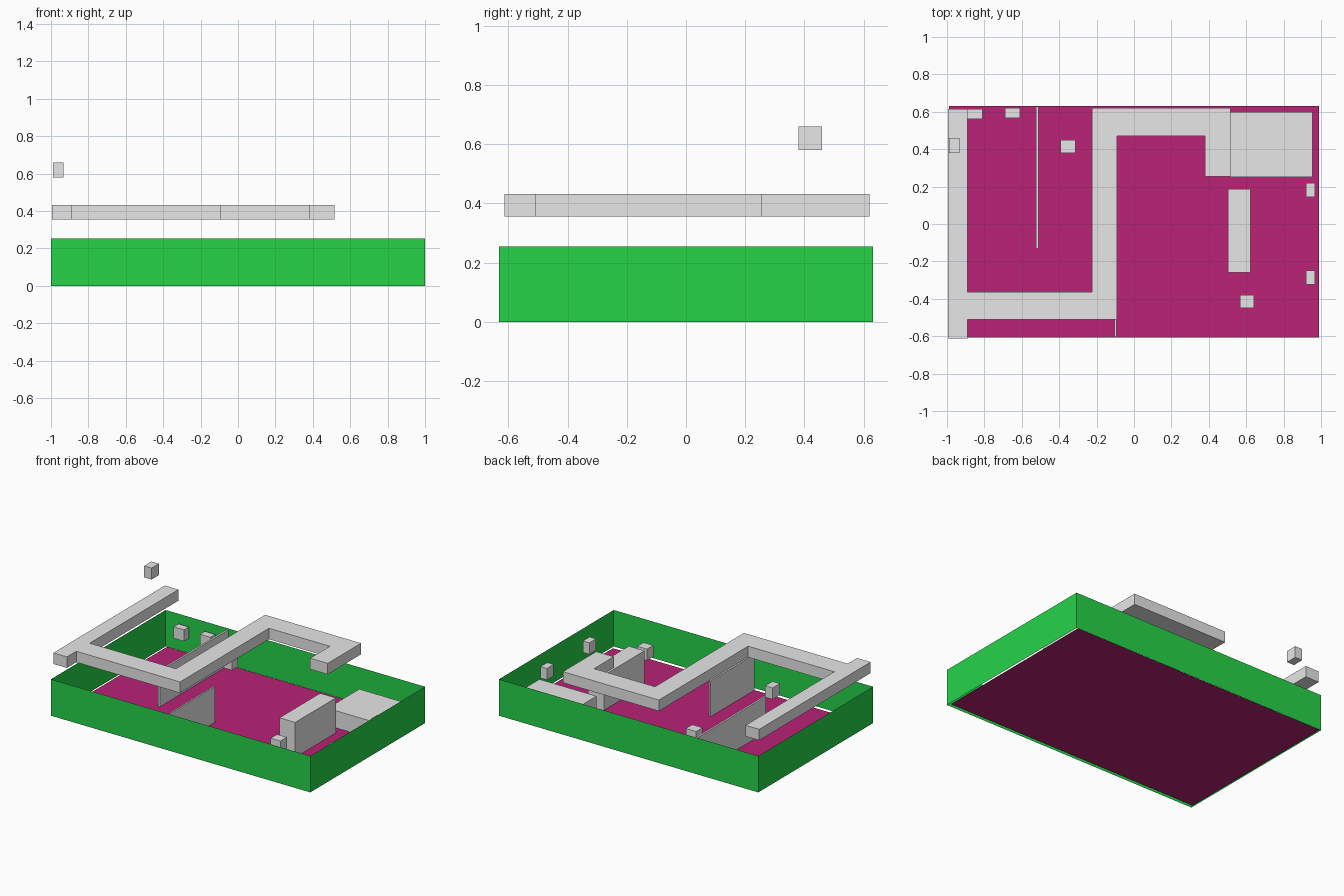
import bpy
import bmesh

cube = bpy.data.objects.get("Cube")
if cube:
    bpy.data.objects.remove(cube, do_unlink=True)


def material(name, rgb):
    mat = bpy.data.materials.new(name)
    mat.use_nodes = True
    color = (*rgb, 1.0)
    mat.diffuse_color = color
    mat.node_tree.nodes["Principled BSDF"].inputs["Base Color"].default_value = color
    return mat


GREEN = material("wall green", (0.019, 0.658, 0.066))
MAGENTA = material("floor magenta", (0.486, 0.016, 0.18))
GREY = material("furniture grey", (0.8, 0.8, 0.8))


def prism(name, outline, z0, z1, mat, caps=True):
    """Raise a flat outline from z0 to z1; equal heights give a flat sheet."""
    bm = bmesh.new()
    low = [bm.verts.new((x, y, z0)) for x, y in outline]
    if z1 == z0:
        bm.faces.new(low)
    else:
        high = [bm.verts.new((x, y, z1)) for x, y in outline]
        n = len(outline)
        for i in range(n):
            j = (i + 1) % n
            bm.faces.new((low[i], low[j], high[j], high[i]))
        if caps:
            bm.faces.new(low[::-1])
            bm.faces.new(high)
    mesh = bpy.data.meshes.new(name)
    bm.to_mesh(mesh)
    bm.free()
    mesh.materials.append(mat)
    obj = bpy.data.objects.new(name, mesh)
    bpy.context.collection.objects.link(obj)
    return obj


def rect(x0, x1, y0, y1):
    return [(x0, y0), (x1, y0), (x1, y1), (x0, y1)]


# Room shell: open ring of thin outer walls and a slightly smaller floor
prism("outer_walls", rect(-1, 1, -0.632, 0.632), 0, 0.254, GREEN, caps=False)
prism("floor", rect(-0.99, 0.988, -0.607, 0.631), 0, 0, MAGENTA)

# Winding overhead duct
duct = [(-0.995, -0.613), (-0.89, -0.613), (-0.89, -0.51), (-0.09, -0.51),
        (-0.09, 0.47), (0.38, 0.47), (0.38, 0.253), (0.515, 0.253),
        (0.515, 0.62), (-0.225, 0.62), (-0.225, -0.363), (-0.89, -0.363),
        (-0.89, 0.615), (-0.995, 0.615)]
prism("overhead_duct", duct, 0.355, 0.432, GREY)

# Furniture and partitions standing on the floor
BASE = 0.001
prism("low_platform", rect(0.515, 0.955, 0.25, 0.6), BASE, 0.12, GREY)
prism("counter", rect(0.502, 0.623, -0.26, 0.188), BASE, 0.245, GREY)
prism("back_partition", rect(-0.524, -0.511, -0.132, 0.627), BASE, 0.25, GREY)
prism("front_partition", rect(-0.105, -0.094, -0.605, -0.12), BASE, 0.25, GREY)

# Small raised boxes: centre x, centre y, width, depth
small_boxes = {
    "back_box_outer": (-0.85, 0.589, 0.08, 0.053),
    "back_box_inner": (-0.649, 0.593, 0.08, 0.053),
    "middle_box": (-0.354, 0.415, 0.08, 0.07),
    "side_box_back": (0.944, 0.182, 0.05, 0.075),
    "side_box_front": (0.944, -0.285, 0.05, 0.075),
    "counter_box": (0.605, -0.415, 0.075, 0.07),
}
for name, (x, y, w, d) in small_boxes.items():
    outline = rect(x - w / 2, x + w / 2, y - d / 2, y + d / 2)
    prism(name, outline, 0.113, 0.193, GREY)

# Box floating above the duct
prism("floating_box", rect(-0.99, -0.933, 0.38, 0.46), 0.58, 0.66, GREY)
